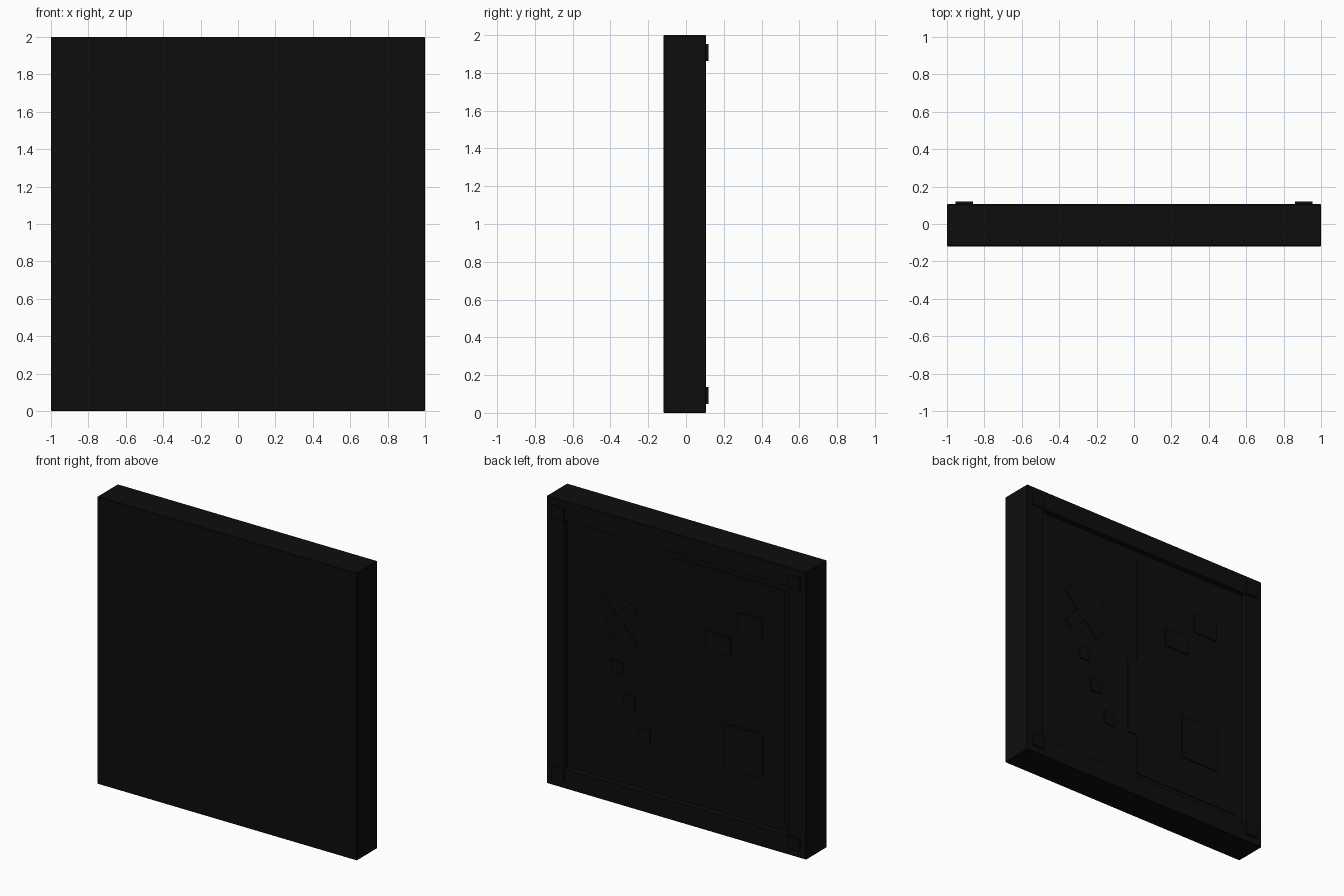
import bpy, bmesh, math
from mathutils import Matrix, Vector

cube = bpy.data.objects.get("Cube")
if cube:
    bpy.data.objects.remove(cube, do_unlink=True)

BLACK = (0.004, 0.004, 0.004, 1.0)
black = bpy.data.materials.new("matte black")
black.use_nodes = True
black.diffuse_color = BLACK
black.node_tree.nodes["Principled BSDF"].inputs["Base Color"].default_value = BLACK

FRONT, BACK, DEPTH = -0.12, 0.106, 0.04   # panel faces and depth of the rear recess
FLOOR = BACK - DEPTH
RIM = 0.81                                # half width of the recess
PLATE = 0.006                             # thickness of the raised cover


def finish(bm, name):
    bmesh.ops.recalc_face_normals(bm, faces=bm.faces)
    mesh = bpy.data.meshes.new(name)
    bm.to_mesh(mesh)
    bm.free()
    mesh.materials.append(black)
    obj = bpy.data.objects.new(name, mesh)
    bpy.context.collection.objects.link(obj)
    return obj


def box(name, x, z, w, h, y0, y1, angle=0):
    """Flat block standing on the back, centred at x, z and turned about y."""
    bm = bmesh.new()
    place = (Matrix.Translation((x, (y0 + y1) / 2, z))
             @ Matrix.Rotation(math.radians(angle), 4, 'Y')
             @ Matrix.Diagonal((w, y1 - y0, h, 1)))
    bmesh.ops.create_cube(bm, size=1, matrix=place)
    return finish(bm, name)


def extrude_outline(name, points, y0, y1):
    """Solid plate from an x, z outline."""
    bm = bmesh.new()
    face = bm.faces.new([bm.verts.new((x, y0, z)) for x, z in points])
    ext = bmesh.ops.extrude_face_region(bm, geom=[face])
    verts = [g for g in ext["geom"] if isinstance(g, bmesh.types.BMVert)]
    bmesh.ops.translate(bm, verts=verts, vec=(0, y1 - y0, 0))
    return finish(bm, name)


# Main panel: thin block with fine chamfers and a square recess in its back
bm = bmesh.new()
bmesh.ops.create_cube(bm, size=1, matrix=Matrix.Translation((0, (FRONT + BACK) / 2, 1))
                      @ Matrix.Diagonal((2, BACK - FRONT, 2, 1)))
bmesh.ops.bevel(bm, geom=list(bm.edges), offset=0.004, segments=1, affect='EDGES')
back = max(bm.faces, key=lambda f: f.calc_center_median().y)
bmesh.ops.inset_region(bm, faces=[back], thickness=1 - 0.004 - RIM)
ext = bmesh.ops.extrude_face_region(bm, geom=[back])
verts = [g for g in ext["geom"] if isinstance(g, bmesh.types.BMVert)]
bmesh.ops.translate(bm, verts=verts, vec=Vector((0, -DEPTH, 0)))
if back.is_valid:
    bmesh.ops.delete(bm, geom=[back], context='FACES_ONLY')
finish(bm, "panel_body")

# Cover over the right half of the recess, with a tab at the seam
low, high = 1 - RIM, 1 + RIM
seam, tab = 0.035, 0.11
extrude_outline("recess_cover",
                [(-RIM, low), (seam, low), (seam, 0.48), (tab, 0.48),
                 (tab, 1.04), (seam, 1.04), (seam, high), (-RIM, high)],
                FLOOR - 0.002, FLOOR + PLATE)

# Plates on the cover: x, z, width, height
top = FLOOR + PLATE
for name, x, z, w, h in [("upper_plate", -0.545, 1.50, 0.19, 0.135),
                         ("middle_plate", -0.30, 1.31, 0.19, 0.135),
                         ("large_plate", -0.495, 0.61, 0.30, 0.31)]:
    box(name, x, z, w, h, top - 0.002, top + 0.009)

# Diagonal row of small blocks on the open side
for i, (x, z) in enumerate([(0.48, 0.93), (0.385, 0.72), (0.27, 0.515)], 1):
    box(f"small_block_{i}", x, z, 0.085, 0.09, FLOOR - 0.002, FLOOR + 0.01)

# Crossed bars
for side, angle, raise_by in (("a", 45, 0.010), ("b", -45, 0.0095)):
    box(f"cross_bar_{side}", 0.485, 1.24, 0.38, 0.08,
        FLOOR - 0.002, FLOOR + raise_by, angle)

# Four corner pads on the rim
for sx, side in ((1, "left"), (-1, "right")):
    for z, level in ((0.093, "lower"), (1.907, "upper")):
        box(f"{level}_{side}_pad", sx * 0.908, z, 0.092, 0.09, BACK - 0.005, 0.12)
